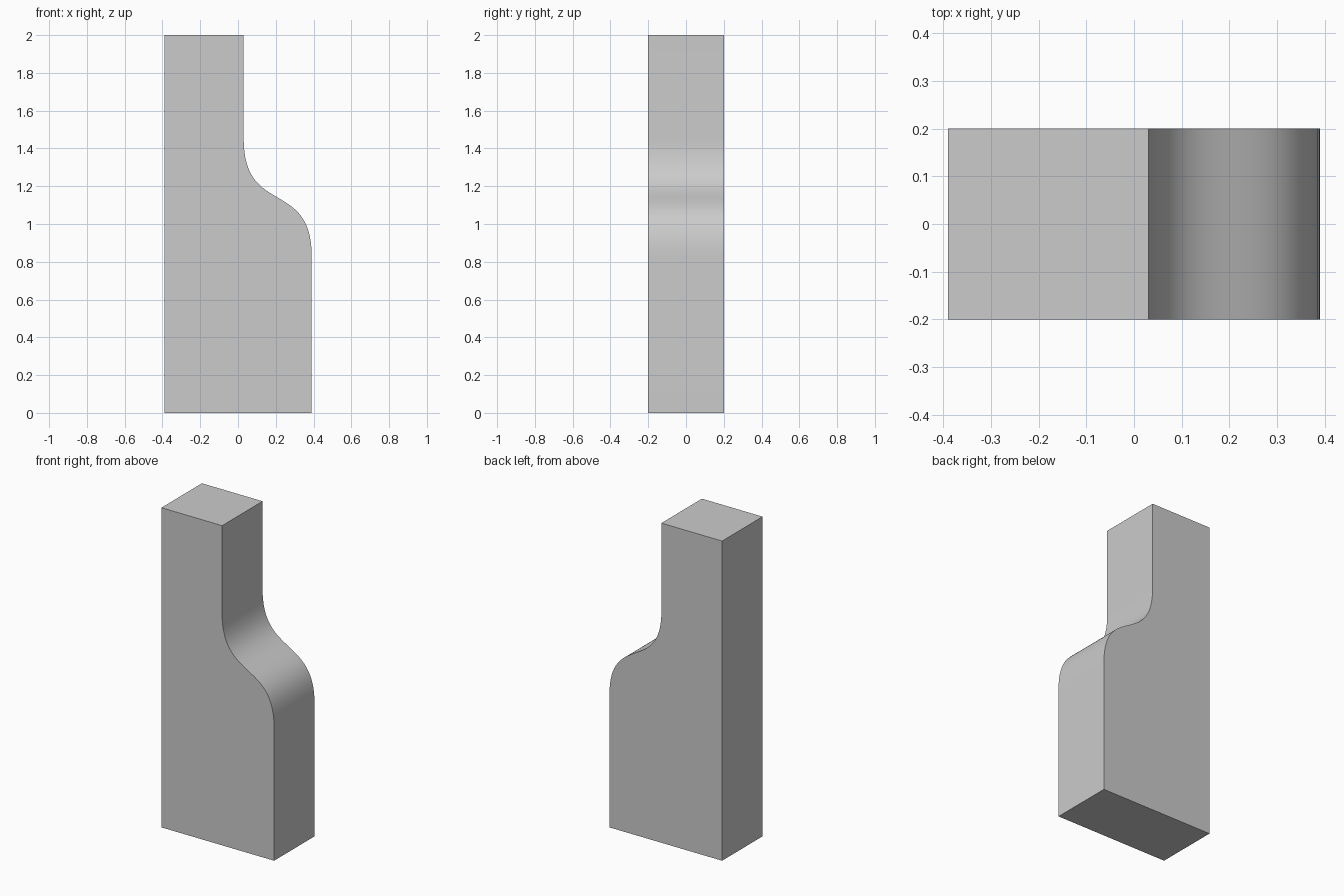
import bpy, bmesh, math
from mathutils import Vector
from mathutils.geometry import interpolate_bezier

if "Cube" in bpy.data.objects:
    bpy.data.objects.remove(bpy.data.objects["Cube"])

HALF_W, HALF_D, HEIGHT, NECK_X = 0.39, 0.2, 2.0, 0.03

# S-shaped shoulder between the narrow top and the wide base
shoulder = interpolate_bezier(Vector((NECK_X, 1.45, 0)), Vector((NECK_X, 1.04, 0)),
                              Vector((HALF_W, 1.24, 0)), Vector((HALF_W, 0.83, 0)), 33)

# Side profile (x, z), counter-clockwise from the bottom left
profile = [(-HALF_W, 0), (HALF_W, 0)]
profile += [(p.x, p.y) for p in reversed(shoulder)]
profile += [(NECK_X, HEIGHT), (-HALF_W, HEIGHT)]

# Extrude the profile through the depth
bm = bmesh.new()
front = bm.faces.new([bm.verts.new((x, -HALF_D, z)) for x, z in profile])
ext = bmesh.ops.extrude_face_region(bm, geom=[front], use_keep_orig=True)
back = [v for v in ext["geom"] if isinstance(v, bmesh.types.BMVert)]
bmesh.ops.translate(bm, verts=back, vec=(0, 2 * HALF_D, 0))
bmesh.ops.recalc_face_normals(bm, faces=bm.faces)

mesh = bpy.data.meshes.new("stepped_block")
bm.to_mesh(mesh)
bm.free()
block = bpy.data.objects.new("stepped_block", mesh)
bpy.context.collection.objects.link(block)

# Smooth shoulder, sharp rims
bpy.context.view_layer.objects.active = block
block.select_set(True)
bpy.ops.object.shade_smooth_by_angle(angle=math.radians(30))
